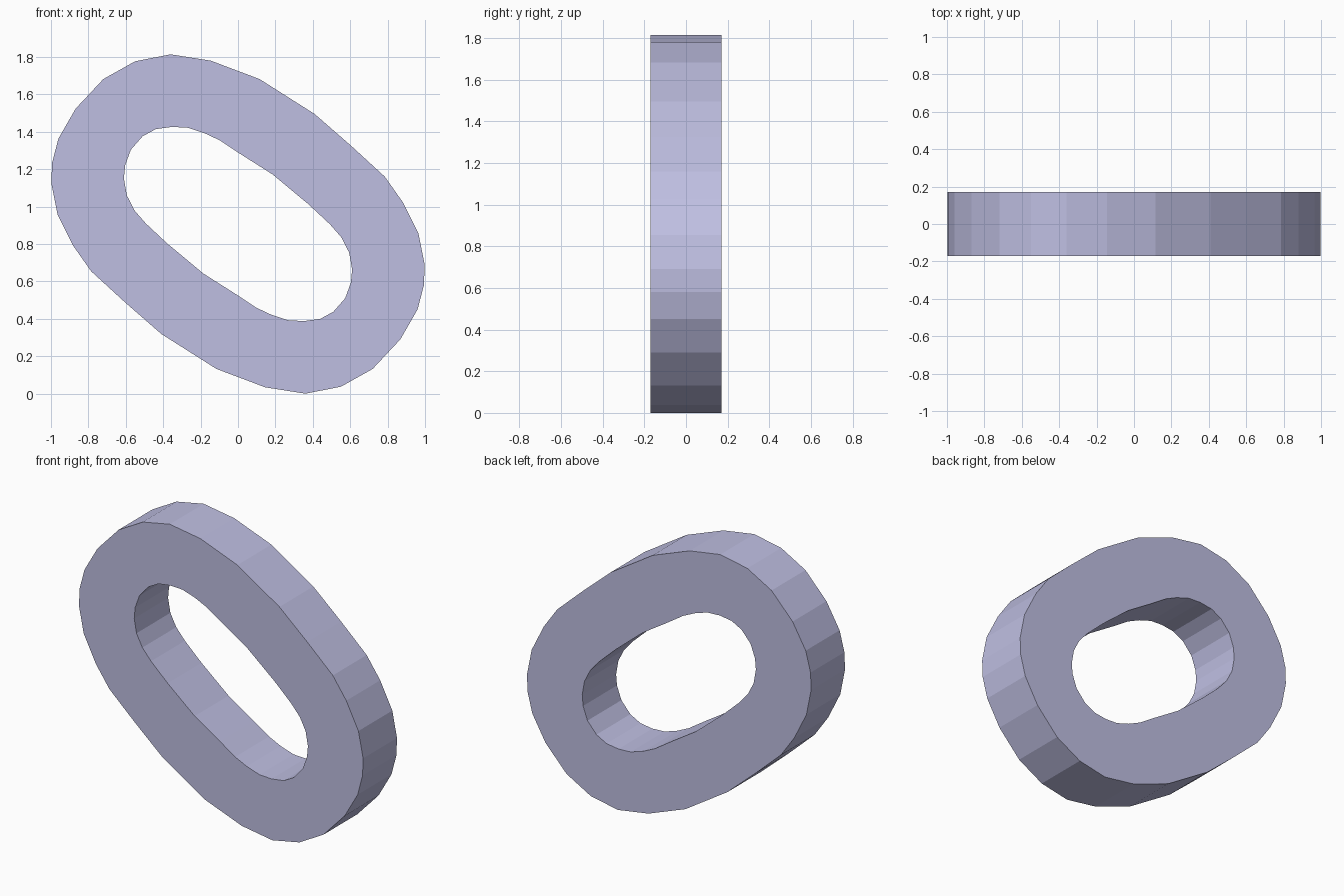
import bpy
import bmesh

if "Cube" in bpy.data.objects:
    bpy.data.objects.remove(bpy.data.objects["Cube"])

HALF_DEPTH = 0.17
MID_Z = 0.907

# Half outlines (x, z); the other half is the same turned by 180 degrees
outer_half = [(-0.36, 1.814), (-0.145, 1.78), (0.115, 1.682), (0.41, 1.495),
              (0.605, 1.325), (0.785, 1.16), (0.88, 1.025), (0.965, 0.855),
              (0.998, 0.69), (0.994, 0.58), (0.96, 0.45), (0.868, 0.29),
              (0.72, 0.132), (0.55, 0.037)]
inner_half = [(-0.355, 1.426), (-0.27, 1.422), (-0.18, 1.393), (-0.099, 1.355),
              (0.01, 1.283), (0.185, 1.172), (0.375, 1.014), (0.492, 0.905),
              (0.553, 0.835), (0.594, 0.755), (0.61, 0.665), (0.604, 0.595),
              (0.573, 0.51), (0.51, 0.438), (0.44, 0.4)]


def full_loop(half):
    return half + [(-x, 2 * MID_Z - z) for x, z in half]


bm = bmesh.new()


def add_wall(points):
    """Straight wall through the depth, returns its front and back rim edges."""
    front = [bm.verts.new((x, -HALF_DEPTH, z)) for x, z in points]
    back = [bm.verts.new((x, HALF_DEPTH, z)) for x, z in points]
    n = len(points)
    for i in range(n):
        j = (i + 1) % n
        bm.faces.new((front[i], front[j], back[j], back[i]))
    return [[bm.edges.get((r[i], r[(i + 1) % n])) for i in range(n)]
            for r in (front, back)]


# Outer rim and hole wall
outer_rims = add_wall(full_loop(outer_half))
inner_rims = add_wall(full_loop(inner_half))

# Flat front and back faces between the two rims
for outer, inner in zip(outer_rims, inner_rims):
    bmesh.ops.triangle_fill(bm, use_beauty=True, use_dissolve=False,
                            edges=outer + inner)

bmesh.ops.recalc_face_normals(bm, faces=bm.faces[:])
mesh = bpy.data.meshes.new("oval_ring")
bm.to_mesh(mesh)
bm.free()
ring = bpy.data.objects.new("oval_ring", mesh)
bpy.context.collection.objects.link(ring)

# Tinted grey-violet surface
mat = bpy.data.materials.new("pale_violet")
mat.diffuse_color = (0.52, 0.52, 0.76, 1)
mat.use_nodes = True
mat.node_tree.nodes["Principled BSDF"].inputs["Base Color"].default_value = mat.diffuse_color
mesh.materials.append(mat)
